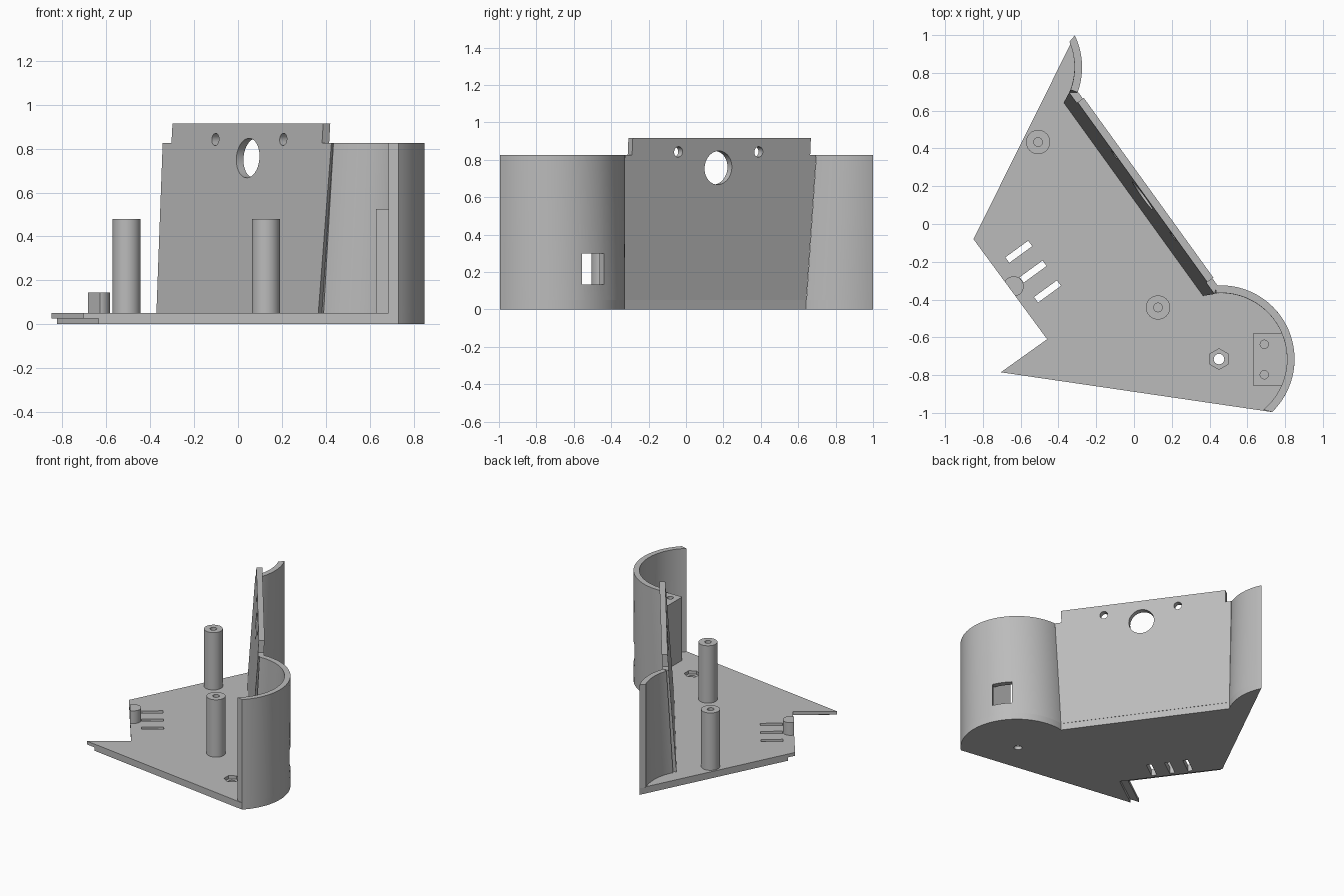
import bpy, bmesh, math
from mathutils import Vector, Matrix

cube = bpy.data.objects.get("Cube")
if cube:
    bpy.data.objects.remove(cube, do_unlink=True)

grey = bpy.data.materials.new("plain_grey")
grey.use_nodes = True
COLOUR = (0.5, 0.5, 0.5, 1)
grey.diffuse_color = COLOUR
grey.node_tree.nodes["Principled BSDF"].inputs["Base Color"].default_value = COLOUR

FLOOR, RIM, TOP, THICK = 0.05, 0.825, 0.915, 0.04
RADIUS = 0.39
FRONT_C, BACK_C = Vector((0.46, -0.715)), Vector((-0.665, 0.83))


def polar(c, r, deg):
    a = math.radians(deg)
    return Vector((c[0] + r * math.cos(a), c[1] + r * math.sin(a)))


def arc(c, r, a0, a1, n):
    return [polar(c, r, a0 + (a1 - a0) * i / n) for i in range(n + 1)]


def circle(c, r, n=40, start=0):
    return arc(c, r, start, start + 360, n)[:-1]


def loft(name, loops, ring=False):
    """Join equal loops; cap both ends, or close the loops into a ring."""
    bm = bmesh.new()
    rows = [[bm.verts.new(p) for p in loop] for loop in loops]
    for a, b in zip(rows, rows[1:]):
        for i in range(len(a)):
            j = (i + 1) % len(a)
            bm.faces.new((a[i], a[j], b[j], b[i]))
    bm.faces.new(rows[0][::-1])
    bm.faces.new(rows[-1])
    bmesh.ops.recalc_face_normals(bm, faces=bm.faces)
    me = bpy.data.meshes.new(name)
    bm.to_mesh(me)
    bm.free()
    me.materials.append(grey)
    ob = bpy.data.objects.new(name, me)
    bpy.context.collection.objects.link(ob)
    return ob


def prism(name, outline, z0, z1):
    return loft(name, [[(p[0], p[1], z) for p in outline] for z in (z0, z1)])


def cut(ob, cutters):
    for c in cutters:
        mod = ob.modifiers.new("cut", 'BOOLEAN')
        mod.operation, mod.solver, mod.object = 'DIFFERENCE', 'EXACT', c
        bpy.context.view_layer.objects.active = ob
        bpy.ops.object.modifier_apply(modifier=mod.name)
        bpy.data.objects.remove(c, do_unlink=True)


def rectangle(c, length, width, deg):
    d = polar((0, 0), length / 2, deg)
    w = polar((0, 0), width / 2, deg + 90)
    c = Vector(c)
    return [c - d - w, c + d - w, c + d + w, c - d + w]


# Floor plate: the lower layer is rebated along the notched side
curve = arc(FRONT_C, RADIUS, -46, 102, 48) + arc(BACK_C, RADIUS, -29, 25.6, 18)
upper_edge = [(-0.85, -0.08), (-0.46, -0.61), (-0.705, -0.785)]
lower_edge = [(-0.825, -0.03), (-0.39, -0.62), (-0.635, -0.795)]
SCREW = (0.45, -0.715)
for name, edge, z0, sides, r in (("floor_lower", lower_edge, 0, 24, 0.028),
                                 ("floor_upper", upper_edge, FLOOR / 2, 6, 0.055)):
    plate = prism(name, edge + curve, z0, z0 + FLOOR / 2)
    holes = [rectangle((-0.61 + 0.076 * i, -0.147 - 0.105 * i), 0.15, 0.036, 36)
             for i in range(3)]
    holes.append(circle(SCREW, r, sides, 90))
    cut(plate, [prism("cutter", h, -0.1, 0.2) for h in holes])


# Curved walls, whose inner ends lean with the flat wall
def curved_wall(name, c, out_start, in_start, end, lean, n):
    loops = []
    for i in range(n + 1):
        t = i / n
        loop = []
        for r, start, z in ((RADIUS, out_start, FLOOR), (RADIUS, out_start, RIM),
                            (RADIUS - THICK, in_start, RIM),
                            (RADIUS - THICK, in_start, FLOOR)):
            p = polar(c, r, start + (end + lean * z - start) * t)
            loop.append((p.x, p.y, z))
        loops.append(loop)
    return loft(name, loops)


front_wall = curved_wall("front_curved_wall", FRONT_C, -46, -50, 102, -9.6, 48)
curved_wall("back_curved_wall", BACK_C, 25.6, 22.6, -29, 11, 18)
cut(front_wall, [prism("cutter", rectangle(polar(FRONT_C, 0.37, 34.6), 0.2, 0.14, 34.6),
                       0.132, 0.3)])

# Flat leaning wall with a raised tab
ORIGIN = Vector((-0.325, 0.64, 0))
ALONG = Vector((0.703, -0.975, 0)).normalized()
OUT = Vector((-ALONG.y, ALONG.x, 0))
LEAN = 0.07


def on_wall(s, o, z):
    return ORIGIN + ALONG * s + OUT * (o + LEAN * z) + Vector((0, 0, z))


def wall_loop(o, spread):
    lo, hi = -spread, 1.202 + spread
    pts = [(lo - 0.034 * FLOOR, FLOOR), (hi + 0.035 * FLOOR, FLOOR),
           (hi + 0.035 * RIM, RIM), (1.186, RIM), (1.186, TOP),
           (0.012, TOP), (0.012, RIM), (lo - 0.034 * RIM, RIM)]
    return [on_wall(s, o, z) for s, z in pts]


flat_wall = loft("leaning_wall", [wall_loop(0, 0), wall_loop(-THICK, 0.028)])


def wall_drill(s, z, r):
    ring = circle((s, z), r)
    return loft("cutter", [[on_wall(p.x, o, p.y) for p in ring] for o in (-0.2, 0.2)])


cut(flat_wall, [wall_drill(0.615, 0.757, 0.09),
                wall_drill(0.353, 0.842, 0.028), wall_drill(0.882, 0.842, 0.028)])

# Two hollow posts
for name, c in (("back_post", (-0.508, 0.434)), ("front_post", (0.127, -0.442))):
    post = prism(name, circle(c, 0.064), FLOOR, 0.48)
    cut(post, [prism("cutter", circle(c, 0.023, 24), 0.2, 0.6)])

# Mounting block against the curved wall
block = prism("mounting_block",
              [(0.63, -0.855)] + arc(FRONT_C, 0.37, -22.2, 21.4, 14) + [(0.63, -0.58)],
              FLOOR, 0.525)
cut(block, [prism("cutter", circle((0.69, y), 0.022, 24), 0.3, 0.6) for y in (-0.637, -0.798)])

# Small peg, trimmed flush with the slanted floor edge
a, b = Vector(upper_edge[0]), Vector(upper_edge[1])
side = Vector((b.y - a.y, a.x - b.x)).normalized()
peg = [p - side * max(0, (p - a).dot(side)) for p in circle((-0.637, -0.33), 0.053)]
prism("edge_peg", peg, FLOOR, 0.145)

# Smooth curved faces, keep edges sharp
bpy.ops.object.select_all(action='DESELECT')
for ob in bpy.context.collection.objects:
    if ob.type == 'MESH' and ob.data.materials and ob.data.materials[0] == grey:
        ob.select_set(True)
        bpy.context.view_layer.objects.active = ob
bpy.ops.object.shade_smooth_by_angle(angle=math.radians(30))
